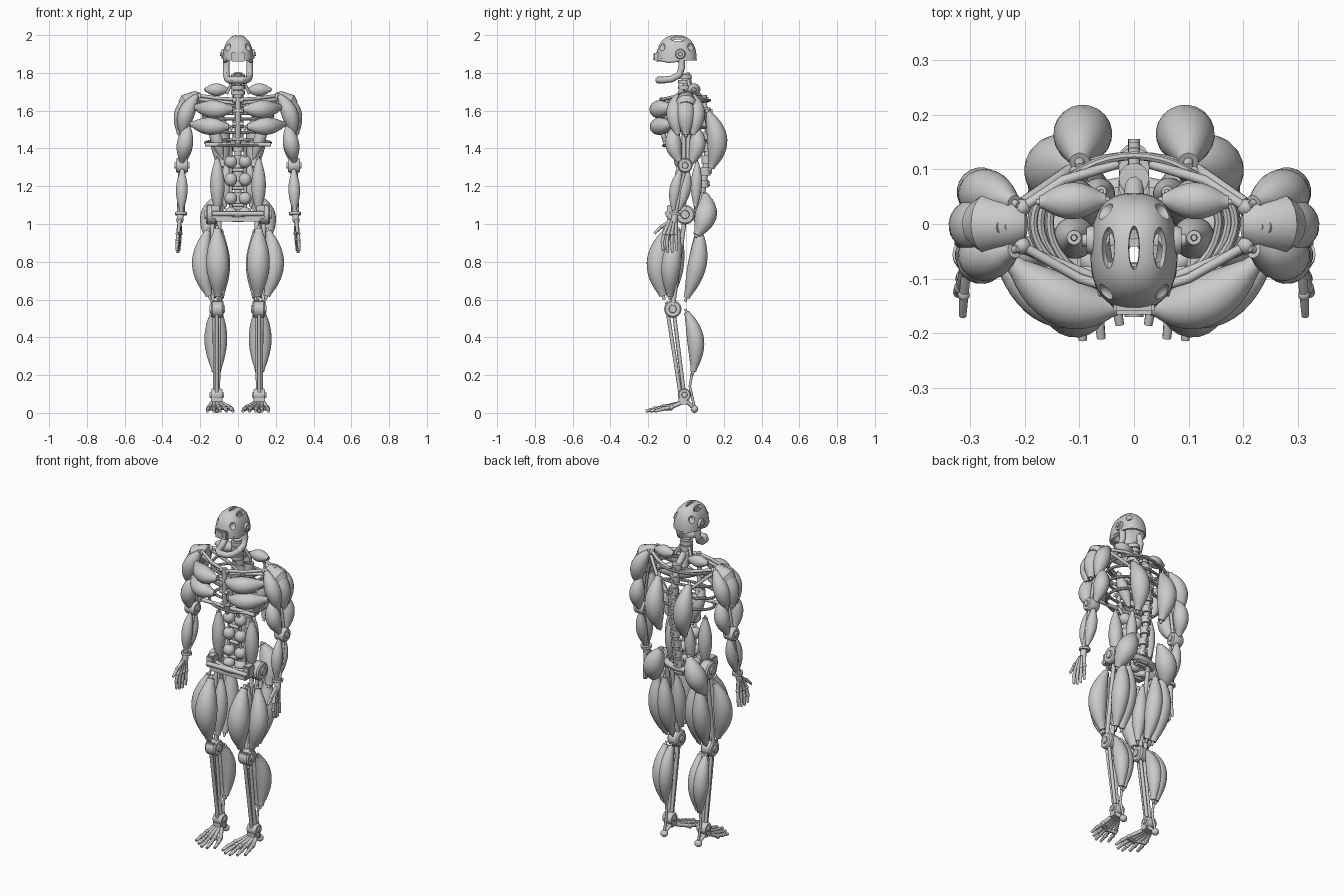
import bpy, bmesh, math
from mathutils import Vector, Matrix

if "Cube" in bpy.data.objects:
    bpy.data.objects.remove(bpy.data.objects["Cube"])

grey = bpy.data.materials.new("light_grey")
grey.use_nodes = True
grey.diffuse_color = (0.6, 0.6, 0.6, 1)
grey.node_tree.nodes["Principled BSDF"].inputs["Base Color"].default_value = (0.6, 0.6, 0.6, 1)
made = []


def finish(name, bm, mirror=False):
    bmesh.ops.recalc_face_normals(bm, faces=bm.faces)
    me = bpy.data.meshes.new(name)
    bm.to_mesh(me)
    bm.free()
    me.materials.append(grey)
    ob = bpy.data.objects.new(name, me)
    bpy.context.collection.objects.link(ob)
    if mirror:
        ob.modifiers.new("Mirror", 'MIRROR').use_mirror_merge = False
    made.append(ob)
    return ob


def sweep_into(bm, pts, radii, n=10, closed=False):
    """Round tube along points, one radius per point."""
    pts = [Vector(p) for p in pts]
    last, rings, u = len(pts) - 1, [], None
    for i, p in enumerate(pts):
        a = pts[i - 1] if i or closed else p
        b = pts[(i + 1) % len(pts)] if i < last or closed else p
        t = (b - a).normalized()
        u = u or t.orthogonal()
        u = (u - t * u.dot(t)).normalized()
        w = t.cross(u)
        angs = [2 * math.pi * k / n for k in range(n)]
        rings.append([bm.verts.new(p + (u * math.cos(g) + w * math.sin(g)) * radii[i]) for g in angs])
    for i in range(last + (1 if closed else 0)):
        a, b = rings[i], rings[(i + 1) % len(rings)]
        for k in range(n):
            bm.faces.new((a[k], a[(k + 1) % n], b[(k + 1) % n], b[k]))
    if not closed:
        bm.faces.new(rings[0])
        bm.faces.new(rings[-1])


def tubes(name, paths, r, mirror=False, n=10, closed=False):
    bm = bmesh.new()
    for p in paths:
        sweep_into(bm, p, r if isinstance(r, (list, tuple)) else [r] * len(p), n, closed)
    return finish(name, bm, mirror)


def muscle(name, a, b, r, bow=(0, 0, 0), mirror=True):
    """Spindle with stepped tendon sockets at both ends."""
    a, b, bow = Vector(a), Vector(b), Vector(bow)
    half = [(0, .13), (.05, .16), (.05, .34), (.1, .4)]
    steps = [.1 + .8 * k / 12 for k in range(1, 12)]
    body = [(t, .4 + .6 * math.sin(math.pi * (t - .1) / .8) ** .9) for t in steps]
    prof = half + body + [(1 - t, f) for t, f in reversed(half)]
    pts = [a.lerp(b, t) + bow * math.sin(math.pi * t) for t, f in prof]
    return tubes(name, [pts], [r * f for t, f in prof], mirror, 20)


def balls(name, items, mirror=False):
    bm = bmesh.new()
    for c, s in items:
        m = Matrix.Translation(c) @ Matrix.Diagonal((*s, 1))
        bmesh.ops.create_uvsphere(bm, u_segments=16, v_segments=10, radius=1, matrix=m)
    return finish(name, bm, mirror)


def box(name, c, s, mirror=False, bevel=.006):
    bm = bmesh.new()
    bmesh.ops.create_cube(bm, size=1, matrix=Matrix.Translation(c) @ Matrix.Diagonal((*s, 1)))
    bmesh.ops.bevel(bm, geom=bm.edges[:], offset=bevel, segments=2, affect='EDGES')
    return finish(name, bm, mirror)


def disc(name, c, r, half, mirror=True):
    """Joint wheel on the x axis with a raised hub."""
    x, y, z = c
    xs = [(-half - .008, .4), (-half, .45), (-half, .85), (-half + .008, 1)]
    prof = xs + [(-d, f) for d, f in reversed(xs)]
    return tubes(name, [[(x + d, y, z) for d, f in prof]], [r * f for d, f in prof], mirror, 24)


# Helmet: hollow half dome with slots
bm = bmesh.new()
bmesh.ops.create_uvsphere(bm, u_segments=40, v_segments=24, radius=1)
bmesh.ops.delete(bm, geom=[v for v in bm.verts if v.co.z < -.01], context='VERTS')
for v in bm.verts:
    h = math.hypot(v.co.x, v.co.y)
    if h > .001:
        c, s = abs(v.co.x) / h, abs(v.co.y) / h
        squared = (c ** 2.5 + s ** 2.5) ** (-1 / 2.5)
        full = (h ** 2.4 + max(v.co.z, 0) ** 2.4) ** (-1 / 2.4)
    else:
        squared = full = 1
    v.co = (v.co.x * squared * full * .08, -.05 + v.co.y * squared * full * .107,
            1.865 + max(v.co.z, 0) * full * .135)
helmet = finish("helmet", bm)
solid = helmet.modifiers.new("Shell", 'SOLIDIFY')
solid.thickness, solid.offset = .012, -1
slots = [((0, -.043, 2), (.01, .042, .03))]
for s in (-1, 1):
    slots += [((s * .048, -.043, 1.985), (.013, .04, .03)),
              ((s * .06, -.13, 1.94), (.022, .02, .024)), ((s * .06, .028, 1.94), (.022, .02, .024))]
cutter = balls("helmet_cutter", slots)
cutter.hide_render = True
cut = helmet.modifiers.new("Slots", 'BOOLEAN')
cut.operation, cut.object, cut.solver = 'DIFFERENCE', cutter, 'EXACT'
bpy.context.view_layer.update()
shell = bpy.data.meshes.new_from_object(helmet.evaluated_get(bpy.context.evaluated_depsgraph_get()))
helmet.modifiers.clear()
helmet.data = shell
made.remove(cutter)
bpy.data.objects.remove(cutter)

# Face, ears and jaw
box("face_block", (0, -.145, 1.885), (.076, .042, .052))
tubes("face_lens", [[(0, -.16, 1.885), (0, -.171, 1.885)]], .017, n=16)
disc("ear", (.077, -.03, 1.9), .027, .01)
side = [(.062, -.025, 1.89), (.062, -.022, 1.83), (.062, -.035, 1.79), (.056, -.075, 1.768),
        (.046, -.12, 1.762), (.024, -.145, 1.762)]
jaw = side + [(-x, y, z) for x, y, z in reversed(side)]
tubes("jaw", [jaw], .018, n=12)
tubes("cheek_bar", [[(.066, -.03, 1.87), (.068, -.09, 1.862), (.055, -.13, 1.87)]], .01, True)

# Neck
tubes("neck_core", [[(0, .02, 1.64), (0, -.005, 1.8)]], .024)
tubes("neck_rings", [[(0, -.005, z), (0, -.006, z + .022)] for z in (1.685, 1.713, 1.741, 1.769)], .036, n=18)
tubes("neck_tendons", [[(.028, .01, 1.76), (.06, .03, 1.69)]], .008, True)

# Spine
curve = [(1.04, .06), (1.08, .068), (1.2, .09), (1.3, .105), (1.45, .122), (1.58, .108), (1.66, .085), (1.72, .02)]
def spine_y(z):
    for (z0, y0), (z1, y1) in zip(curve, curve[1:]):
        if z <= z1:
            return y0 + (y1 - y0) * (z - z0) / (z1 - z0)
tubes("spine_core", [[(0, y, z) for z, y in curve]], .018)
levels = [1.085 + .064 * k for k in range(10)]
tubes("vertebrae", [[(0, spine_y(z), z - .021), (0, spine_y(z), z + .021)] for z in levels], .028, n=14)
tubes("vertebra_spurs", [[(0, spine_y(z), z), (0, spine_y(z) + .036, z)] for z in levels], .011)

# Rib cage
ribs = []
for z, w in ((1.64, .155), (1.57, .185), (1.5, .188), (1.43, .172)):
    angs = [2 * math.pi * k / 40 for k in range(40)]
    ribs.append([(w * math.cos(a), .003 + .122 * math.sin(a), z + .015 * math.sin(a)) for a in angs])
tubes("ribs", ribs, .008, closed=True, n=8)
tubes("sternum", [[(0, -.1, 1.41), (0, -.13, 1.5), (0, -.125, 1.67)]], .014)
tubes("sternum_studs", [[(-.028, y, z), (.028, y, z)] for y, z in
                        ((-.115, 1.45), (-.13, 1.53), (-.13, 1.6), (-.125, 1.655))], .011)
tubes("rib_bar", [[(-.175, -.088, 1.42), (.175, -.088, 1.42)]], .011)
tubes("collar_bones", [[(.015, -.125, 1.66), (.1, -.1, 1.665), (.205, -.04, 1.68)],
                       [(.015, -.12, 1.64), (.205, -.045, 1.66)]], .009, True)
tubes("shoulder_blade_rods", [[(.205, .03, 1.68), (.13, .08, 1.67), (.03, .11, 1.65)],
                              [(.205, .04, 1.66), (.12, .1, 1.58), (.03, .12, 1.5)]], .009, True)
balls("collar_ends", [((.205, y, 1.675), (.016, .016, .018)) for y in (-.04, .03)], True)

# Torso muscles
muscle("upper_chest", (.02, -.15, 1.61), (.235, -.06, 1.62), .048, (0, -.036, -.008))
muscle("lower_chest", (.04, -.15, 1.515), (.255, -.06, 1.53), .046, (0, -.036, -.005))
muscle("trapezius", (.045, .045, 1.71), (.18, .04, 1.712), .034)
muscle("lat", (.1, .105, 1.61), (.082, .125, 1.28), .054, (.003, .05, 0))
muscle("oblique", (.11, -.025, 1.36), (.108, -.025, 1.05), .039)
muscle("lower_back", (.06, .06, 1.34), (.07, .05, 1.08), .03)
muscle("side_lat", (.15, .04, 1.56), (.08, .06, 1.34), .032)
balls("abdominals", [((.038, -.03, z), (.034, .034, h)) for z, h in
                     ((1.33, .034), (1.235, .036), (1.135, .034), (1.06, .03))], True)
tubes("abdominal_cords", [[(.038, -.08, 1.42), (.038, -.03, 1.33), (.038, -.03, 1.04)]], .009, True)
tubes("abdominal_studs", [[(-.03, -.03, z), (.03, -.03, z)] for z in (1.285, 1.19, 1.1)], .01)

# Pelvis
ring = [(.125 * math.cos(a), -.01 + .08 * math.sin(a), 1.05) for a in [math.pi * k / 16 for k in range(32)]]
tubes("pelvis_ring", [ring], .018, closed=True)
box("pelvis_plate", (0, -.085, 1.035), (.24, .03, .045))
tubes("pelvis_bar", [[(-.135, -.1, 1.055), (.135, -.1, 1.055)]], .013)
box("pelvis_block", (.12, -.07, 1.065), (.045, .06, .07), True)
box("sacrum", (0, .055, 1.05), (.08, .05, .08), bevel=.012)
disc("hip_joint", (.14, -.005, 1.05), .052, .03)
muscle("glute", (.085, .1, 1.165), (.168, .05, .93), .058, (.013, .03, 0))

# Shoulders and upper arms
tubes("shoulder_cap", [[(.2, 0, 1.665), (.212, 0, 1.665), (.268, 0, 1.635), (.28, 0, 1.62)]],
      [.03, .043, .056, .045], True, 20)
muscle("front_deltoid", (.212, -.045, 1.69), (.295, -.04, 1.46), .044, (.02, -.018, .01))
muscle("middle_deltoid", (.23, -.005, 1.7), (.308, 0, 1.46), .05, (.017, 0, .008))
muscle("rear_deltoid", (.212, .035, 1.69), (.295, .035, 1.46), .044, (.02, .022, .01))
muscle("biceps", (.262, -.05, 1.53), (.3, -.03, 1.32), .043, (0, -.027, 0))
muscle("triceps", (.268, .045, 1.53), (.295, .02, 1.31), .043, (0, .028, 0))
tubes("upper_arm_bones", [[(.25, -.012, 1.64), (.295, -.012, 1.31)], [(.25, .014, 1.64), (.295, .01, 1.31)]], .011, True)

# Elbows and forearms
disc("elbow_joint", (.297, -.005, 1.31), .039, .032)
muscle("forearm_front", (.295, -.025, 1.3), (.3, -.065, 1.06), .031, (0, -.012, 0))
muscle("forearm_back", (.295, .01, 1.3), (.3, -.045, 1.06), .031, (0, .012, 0))
tubes("forearm_bones", [[(.285, -.005, 1.3), (.29, -.055, 1.05)], [(.31, -.005, 1.3), (.315, -.055, 1.05)]], .008, True)
tubes("wrist", [[(.302, -.055, 1.062), (.302, -.057, 1.048)]], .031, True, 16)
tubes("wrist_core", [[(.304, -.055, 1.07), (.308, -.065, 1.01)]], .018, True)

# Hands: palm rods, knuckles and two-part fingers
palm, knuckles, fingers = [], [], []
for k in range(4):
    d = k - 1.5
    base, joint = (.309, -.07 + d * .011, 1.02), (.312 - d * .004, -.085 + d * .021, .95)
    mid, tip = (.316 - d * .004, -.088 + d * .025, .905), (.318 - d * .004, -.085 + d * .024, .848 + .01 * abs(d))
    palm.append([base, joint])
    fingers.append([joint, mid, tip])
    knuckles += [(joint, (.012,) * 3), (mid, (.01,) * 3), (tip, (.007,) * 3)]
fingers.append([(.307, -.08, 1.02), (.312, -.13, .985), (.314, -.168, .95)])
knuckles.append(((.312, -.13, .985), (.011,) * 3))
tubes("palm_rods", palm, .01, True)
tubes("fingers", fingers, [.009, .009, .007], True)
balls("knuckles", knuckles, True)

# Thighs
muscle("front_thigh", (.11, -.09, .99), (.105, -.115, .6), .061, (0, -.045, 0))
muscle("outer_thigh", (.155, -.04, .98), (.145, -.085, .6), .052, (.042, -.015, 0))
muscle("inner_thigh", (.09, -.03, .97), (.085, -.07, .61), .04, (-.006, 0, 0))
muscle("hamstring_outer", (.14, .07, .99), (.13, -.005, .59), .05, (.01, .028, 0))
muscle("hamstring_inner", (.095, .065, .99), (.09, -.005, .59), .048, (0, .028, 0))
tubes("thigh_bones", [[(x, -.005, 1.04), (x, -.07, .56)] for x in (.1, .135)], .012, True)

# Knees and lower legs
disc("knee_joint", (.11, -.07, .55), .046, .034)
box("knee_cap", (.11, -.095, .555), (.06, .03, .07), True)
muscle("calf_outer", (.132, -.005, .55), (.122, .035, .2), .045, (.006, .036, .01))
muscle("calf_inner", (.095, -.005, .55), (.105, .035, .2), .043, (0, .036, .01))
tubes("shin_bones", [[(.098, -.065, .54), (.105, -.012, .1)], [(.125, -.065, .54), (.122, -.01, .1)],
                     [(.112, -.095, .52), (.113, -.03, .1)]], .01, True)
tubes("heel_tendon", [[(.113, .035, .23), (.113, .02, .14), (.113, .045, .03)]], .007, True)

# Ankles and feet
disc("ankle_joint", (.113, -.008, .095), .034, .03)
box("ankle_block", (.113, -.015, .065), (.06, .05, .04), True)
tubes("heel_rods", [[(x, -.005, .07), (.113, .045, .022)] for x in (.095, .113, .131)], .01, True)
balls("heel", [((.113, .045, .02), (.022, .02, .02))], True)
instep, toes, joints = [], [], []
for k, reach in enumerate((-.185, -.21, -.213, -.19, -.165)):
    d = k - 2
    a, b = (.112 + d * .013, -.03, .052), (.1 + d * .026, reach + .088, .03)
    c, e = (.096 + d * .031, reach + .045, .021), (.094 + d * .034, reach, .009)
    instep.append([a, b])
    toes.append([b, c, e])
    joints += [(b, (.014, .014, .014)), (c, (.012, .012, .012))]
tubes("instep_rods", instep, .011, True)
tubes("toes", toes, [.01, .01, .008], True)
balls("toe_joints", joints, True)
tubes("foot_crossbar", [[(.04, -.1, .022), (.1, -.115, .03), (.158, -.08, .022)]], .011, True)

# Smooth shading with sharp steps
bpy.ops.object.select_all(action='DESELECT')
for ob in made:
    ob.select_set(True)
bpy.context.view_layer.objects.active = made[0]
bpy.ops.object.shade_smooth_by_angle(angle=math.radians(40))
